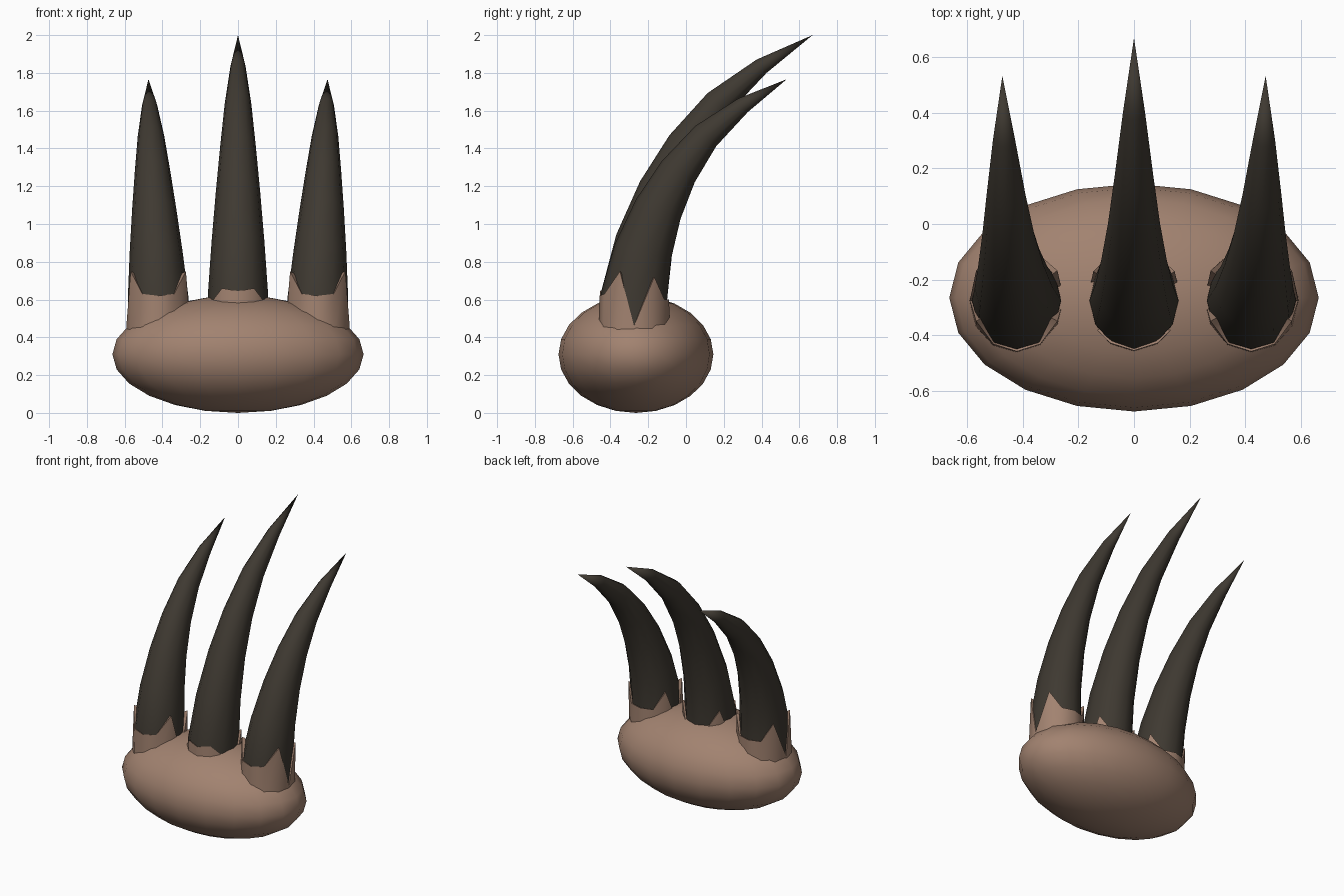
import bpy, bmesh, math
from mathutils import Vector

if "Cube" in bpy.data.objects:
    bpy.data.objects.remove(bpy.data.objects["Cube"])


def material(name, rgb):
    m = bpy.data.materials.new(name)
    m.diffuse_color = (*rgb, 1)
    m.use_nodes = True
    m.node_tree.nodes["Principled BSDF"].inputs["Base Color"].default_value = m.diffuse_color
    return m


SKIN = material("brown skin", (0.36, 0.225, 0.162))
HORN = material("dark horn", (0.049, 0.041, 0.031))
SIDES = 12
BASE_Y, BASE_Z = -0.275, 0.60


def finish(bm, name, mat):
    bmesh.ops.recalc_face_normals(bm, faces=bm.faces)
    me = bpy.data.meshes.new(name)
    bm.to_mesh(me)
    bm.free()
    me.materials.append(mat)
    ob = bpy.data.objects.new(name, me)
    bpy.context.collection.objects.link(ob)
    bpy.ops.object.select_all(action='DESELECT')
    ob.select_set(True)
    bpy.context.view_layer.objects.active = ob
    bpy.ops.object.shade_smooth_by_angle(angle=math.radians(60))
    return ob


def bridge(bm, a, b):
    for i in range(SIDES):
        j = (i + 1) % SIDES
        bm.faces.new((a[i], a[j], b[j], b[i]))


# Centre line of the claw: y offset, z offset, radius
PATH = [(0.0, -0.18, 0.163), (0.0, 0.02, 0.160), (0.055, 0.305, 0.140),
        (0.15, 0.575, 0.117), (0.275, 0.815, 0.094), (0.445, 1.04, 0.070),
        (0.675, 1.235, 0.040)]
TIP = (0.945, 1.40)


def claw(name, x, lean, sy, sz):
    bm = bmesh.new()
    pts = [Vector((x + lean * max(z, 0) / TIP[1],
                   BASE_Y + y * sy, BASE_Z + (z * sz if z > 0 else z)))
           for y, z, r in PATH]
    pts.append(Vector((x + lean, BASE_Y + TIP[0] * sy, BASE_Z + TIP[1] * sz)))
    rings = []
    for k, (_, _, r) in enumerate(PATH):
        t = (pts[k + 1] - pts[max(k - 1, 0)]).normalized()
        if k == 0:
            t = Vector((0, 0, 1))
        side = Vector((1, 0, 0))
        back = t.cross(side).normalized()
        rings.append([bm.verts.new(pts[k] + side * r * math.cos(a)
                                   + back * r * 1.1 * math.sin(a))
                      for a in (math.tau * i / SIDES for i in range(SIDES))])
    for a, b in zip(rings, rings[1:]):
        bridge(bm, a, b)
    tip = bm.verts.new(pts[-1])
    for i in range(SIDES):
        bm.faces.new((rings[-1][i], rings[-1][(i + 1) % SIDES], tip))
    bm.faces.new(rings[0])
    return finish(bm, name, HORN)


def cuff(name, x, heights):
    # Jagged skin collar, closed over the top inside the claw
    bm = bmesh.new()

    def ring(r, zs):
        return [bm.verts.new((x + r * math.cos(math.tau * i / SIDES),
                              BASE_Y + r * 1.1 * math.sin(math.tau * i / SIDES)
                              + 0.12 * max(z - 0.6, 0), z))
                for i, z in enumerate(zs)]
    low = ring(0.171, [0.41] * SIDES)
    top = ring(0.169, heights)
    inner = ring(0.145, [h - 0.01 for h in heights])
    bridge(bm, low, top)
    bridge(bm, top, inner)
    bm.faces.new(low)
    return finish(bm, name, SKIN)


# Paw: flattened ellipsoid
bm = bmesh.new()
bmesh.ops.create_uvsphere(bm, u_segments=20, v_segments=12, radius=1)
for v in bm.verts:
    v.co = (v.co.x * 0.665, v.co.y * 0.41 - 0.265, v.co.z * 0.31 + 0.31)
finish(bm, "paw", SKIN)

# Collar heights, counter-clockwise from +x
OUTER = [0.46, 0.72, 0.60, 0.60, 0.60, 0.72, 0.46, 0.75, 0.63, 0.62, 0.63, 0.75]
MIDDLE = [0.46, 0.70, 0.58, 0.57, 0.58, 0.70, 0.46, 0.58, 0.66, 0.645, 0.66, 0.58]

claw("middle_claw", 0, 0, 1, 1)
cuff("middle_cuff", 0, MIDDLE)
for s, label in ((-1, "left"), (1, "right")):
    claw(label + "_claw", s * 0.422, s * 0.052, 0.855, 0.833)
    cuff(label + "_cuff", s * 0.422, OUTER)
